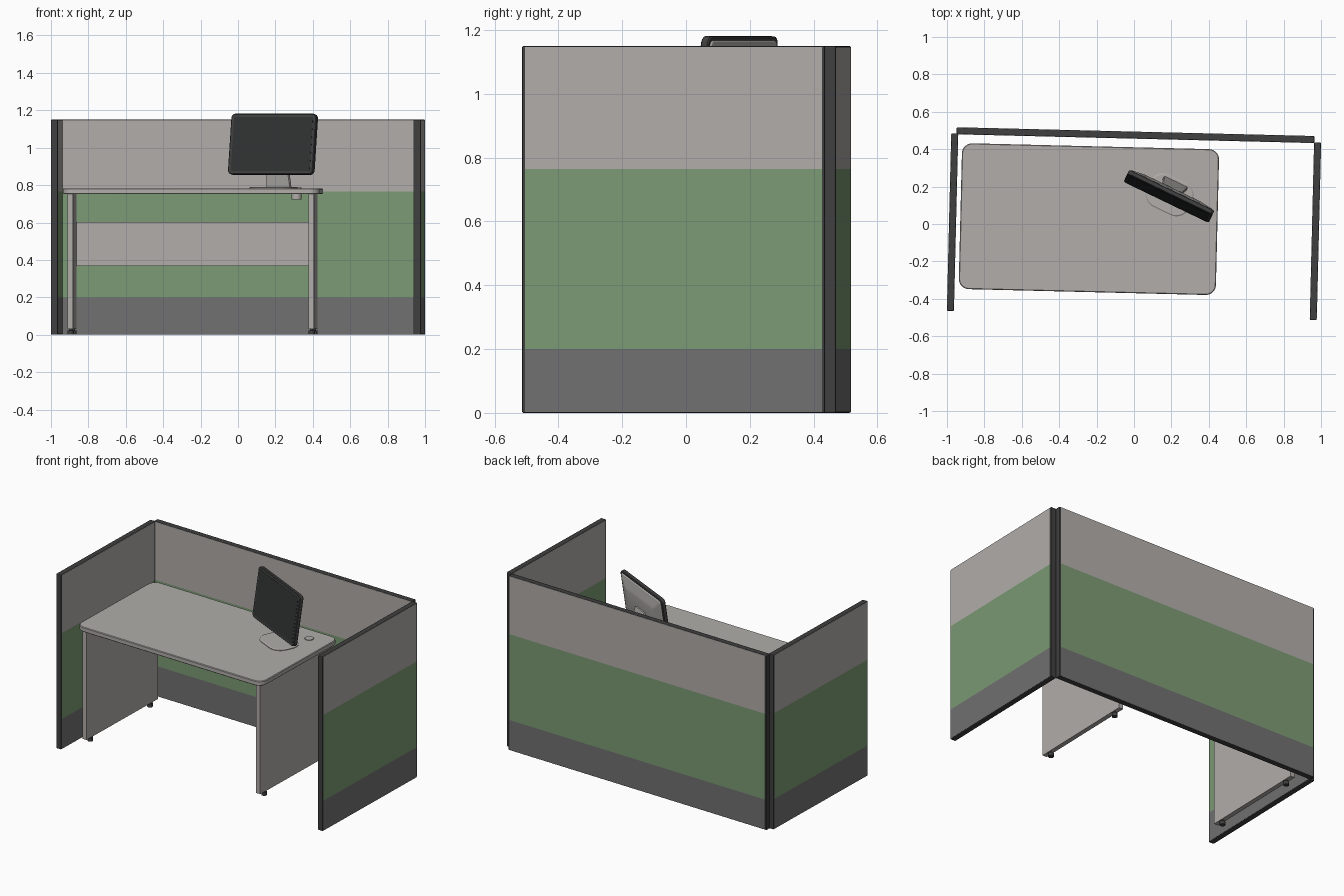
import bpy, bmesh, math
from mathutils import Matrix, Vector

if "Cube" in bpy.data.objects:
    bpy.data.objects.remove(bpy.data.objects["Cube"])

T = lambda x, y, z=0: Matrix.Translation((x, y, z))
Rz = lambda d: Matrix.Rotation(math.radians(d), 4, 'Z')
Rx = lambda d: Matrix.Rotation(math.radians(d), 4, 'X')
YAW = -1.4


def material(name, r, g, b):
    m = bpy.data.materials.new(name)
    m.diffuse_color = (r, g, b, 1)
    m.use_nodes = True
    m.node_tree.nodes["Principled BSDF"].inputs["Base Color"].default_value = m.diffuse_color
    return m


LIGHT = material("light_grey", 0.44, 0.42, 0.40)
GREEN = material("sage_green", 0.20, 0.325, 0.175)
DARK = material("dark_grey", 0.165, 0.165, 0.165)
FRAME = material("charcoal", 0.05, 0.05, 0.05)
GLASS = material("screen_black", 0.03, 0.032, 0.032)


def finish(bm, name, mat, matrix, smooth=False):
    bmesh.ops.recalc_face_normals(bm, faces=bm.faces)
    me = bpy.data.meshes.new(name)
    bm.to_mesh(me)
    bm.free()
    me.materials.append(mat)
    ob = bpy.data.objects.new(name, me)
    bpy.context.collection.objects.link(ob)
    ob.matrix_world = matrix
    if smooth:
        bpy.ops.object.select_all(action='DESELECT')
        ob.select_set(True)
        bpy.context.view_layer.objects.active = ob
        bpy.ops.object.shade_smooth_by_angle(angle=math.radians(30))
    return ob


def box(name, mat, base, lo, hi, bevel=0):
    """Axis-aligned box from lo to hi in the frame of base."""
    lo, hi = Vector(lo), Vector(hi)
    bm = bmesh.new()
    bmesh.ops.create_cube(bm, size=1)
    for v in bm.verts:
        v.co = (lo + hi) / 2 + v.co * (hi - lo)
    if bevel:
        bmesh.ops.bevel(bm, geom=bm.edges[:], offset=bevel, segments=2,
                        profile=0.5, affect='EDGES')
    return finish(bm, name, mat, base)


def slab(name, mat, base, w, d, r, levels, seg=8):
    """Rounded rectangle stacked through levels of (z, inset)."""
    bm = bmesh.new()
    rings = []
    for z, inset in levels:
        hw, hd = w / 2 - inset, d / 2 - inset
        rr = max(r - inset, r * 0.4)
        ring = []
        for q, (sx, sy) in enumerate(((1, 1), (-1, 1), (-1, -1), (1, -1))):
            for i in range(seg + 1):
                a = math.pi / 2 * (q + i / seg)
                ring.append(bm.verts.new((sx * (hw - rr) + rr * math.cos(a),
                                          sy * (hd - rr) + rr * math.sin(a), z)))
        rings.append(ring)
    n = len(rings[0])
    for a, b in zip(rings, rings[1:]):
        for i in range(n):
            bm.faces.new((a[i], a[(i + 1) % n], b[(i + 1) % n], b[i]))
    bm.faces.new(rings[0][::-1])
    bm.faces.new(rings[-1])
    return finish(bm, name, mat, base, True)


def cylinder(name, mat, base, r, z0, z1, seg=24):
    bm = bmesh.new()
    bmesh.ops.create_cone(bm, cap_ends=True, segments=seg, radius1=r, radius2=r,
                          depth=z1 - z0, matrix=T(0, 0, (z0 + z1) / 2))
    return finish(bm, name, mat, base, True)


# Partition panels: charcoal frame with three fabric bands on both sides
BANDS = (("lower", DARK, 0.003, 0.2), ("middle", GREEN, 0.2, 0.765),
         ("upper", LIGHT, 0.765, 1.147))


def partition(name, x, y, length, turn):
    base = T(x, y) @ Rz(YAW + turn)
    h = length / 2
    box(name + "_frame", FRAME, base, (-h, -0.0185, 0), (h, 0.0185, 1.15), 0.005)
    for band, mat, z0, z1 in BANDS:
        box(f"{name}_{band}_band", mat, base, (-h + 0.009, -0.019, z0), (h - 0.009, 0.019, z1))


partition("back_partition", 0.008, 0.475, 1.914, 0)
partition("left_partition", -0.970, 0.010, 0.95, 90)
partition("right_partition", 0.970, -0.039, 0.95, 90)

# Desk
desk = T(-0.241, 0.026) @ Rz(YAW)
slab("desk_top", LIGHT, desk, 1.375, 0.78, 0.055,
     ((0.752, 0.004), (0.756, 0), (0.779, 0), (0.783, 0.004)))
for side, x in (("left", -0.647), ("right", 0.642)):
    box(side + "_leg_panel", LIGHT, desk, (x - 0.015, -0.36, 0.03), (x + 0.015, 0.36, 0.754))
    for end, y in (("front", -0.3), ("back", 0.3)):
        foot = desk @ T(x, y)
        cylinder(f"{side}_{end}_foot", FRAME, foot, 0.017, 0, 0.022)
        cylinder(f"{side}_{end}_foot_stem", FRAME, foot, 0.009, 0.02, 0.034, 16)
box("modesty_panel", LIGHT, desk, (-0.635, 0.335, 0.368), (0.63, 0.353, 0.604))
cylinder("cable_grommet", LIGHT, T(0.313, 0.294), 0.027, 0.722, 0.787, 32)

# Monitor: stand
mon = T(0.171, 0.115) @ Rz(-25.7)
slab("monitor_base", LIGHT, mon @ T(0, 0.045), 0.25, 0.19, 0.075,
     ((0.782, 0), (0.787, 0), (0.791, 0.006)))
bm = bmesh.new()
bmesh.ops.create_cube(bm, size=1)
for v in bm.verts:  # neck leans forward and narrows upward
    top = v.co.z > 0
    v.co = (v.co.x * (0.11 if top else 0.14),
            (0.072 if top else 0.112) + v.co.y * 0.026, 1.02 if top else 0.787)
bmesh.ops.bevel(bm, geom=bm.edges[:], offset=0.006, segments=2, profile=0.5, affect='EDGES')
finish(bm, "monitor_neck", LIGHT, mon)

# Monitor: display, leaning back
head = mon @ T(0, 0, 0.858) @ Rx(-8.4) @ T(0, 0, 0.164) @ Rx(90)
slab("monitor_bezel", FRAME, head, 0.505, 0.328, 0.024,
     ((-0.027, 0.004), (-0.023, 0), (-0.004, 0), (0, 0.004)))
slab("monitor_screen", GLASS, head, 0.468, 0.291, 0.008, ((-0.001, 0), (0.0012, 0)), 4)
slab("monitor_back_shell", LIGHT, head, 0.485, 0.308, 0.02,
     ((-0.026, 0), (-0.032, 0.006), (-0.046, 0.06), (-0.05, 0.075)))
